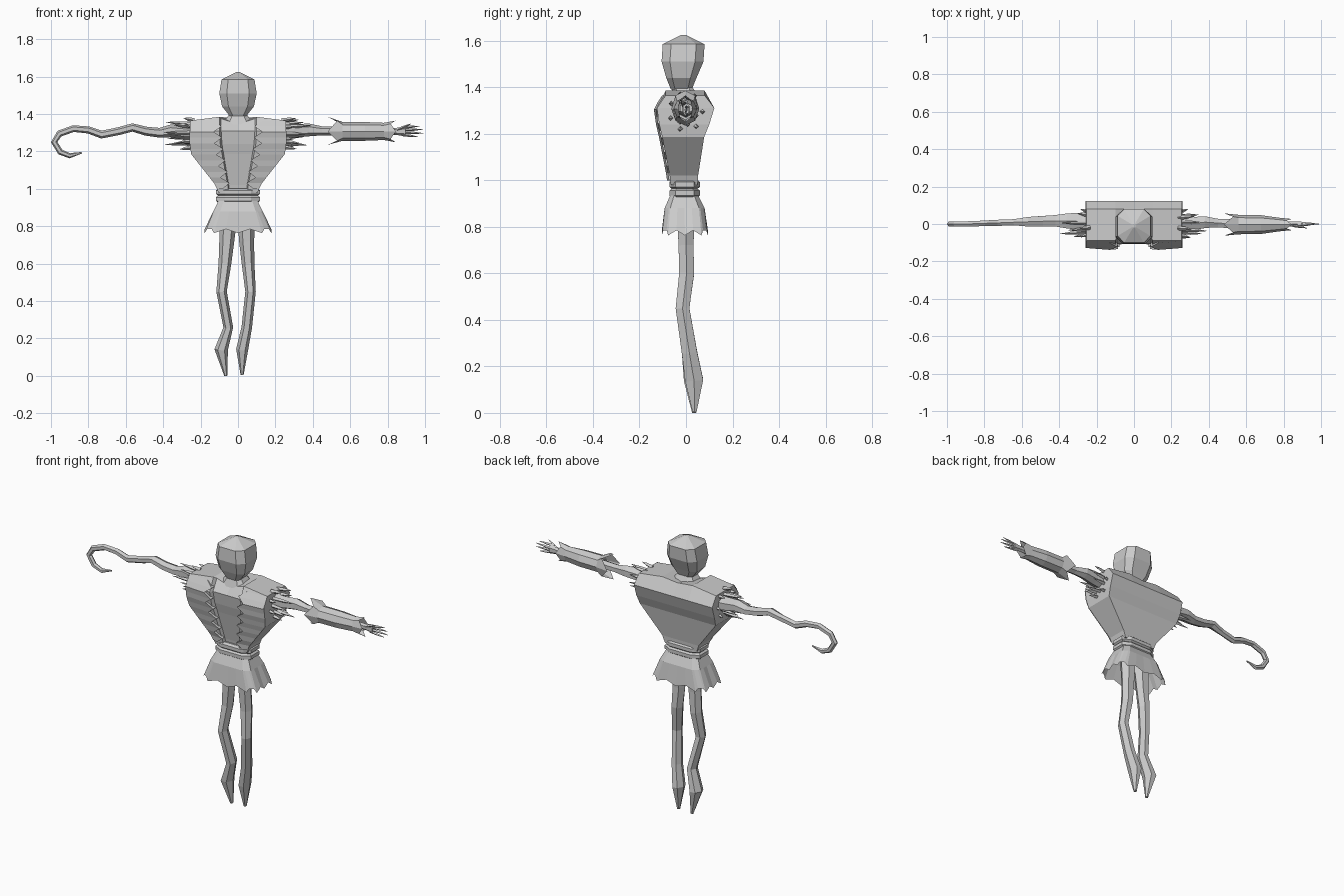
import bpy, math, random
from mathutils import Vector

if "Cube" in bpy.data.objects:
    bpy.data.objects.remove(bpy.data.objects["Cube"])
random.seed(4)


def mesh(name, verts, faces):
    me = bpy.data.meshes.new(name)
    me.from_pydata([tuple(v) for v in verts], [], faces)
    me.validate()
    ob = bpy.data.objects.new(name, me)
    bpy.context.collection.objects.link(ob)
    return ob


def loft(name, rings, start=True, end=True):
    n = len(rings[0])
    verts = [p for r in rings for p in r]
    faces = [(i*n+j, i*n+(j+1) % n, (i+1)*n+(j+1) % n, (i+1)*n+j)
             for i in range(len(rings)-1) for j in range(n)]
    if start:
        faces.append(tuple(range(n))[::-1])
    if end:
        faces.append(tuple(range(len(verts)-n, len(verts))))
    return mesh(name, verts, faces)


def tube(name, pts, sides=6):
    # pts: (x, y, z, radius in the xz plane, radius along y)
    ps = [Vector(p[:3]) for p in pts]
    rings = []
    for i, p in enumerate(pts):
        t = (ps[min(i+1, len(ps)-1)] - ps[max(i-1, 0)]).normalized()
        n = t.cross(Vector((0, 1, 0))).normalized()
        b = n.cross(t)
        rings.append([ps[i] + n*p[3]*math.cos(a) + b*p[4]*math.sin(a)
                      for a in (2*math.pi*k/sides for k in range(sides))])
    return loft(name, rings)


def oct_ring(z, rx, y0, y1, c=.6):
    cy, ry = (y0+y1)/2, (y1-y0)/2
    return [(rx*a, cy+ry*b, z) for a, b in
            ((1, -c), (1, c), (c, 1), (-c, 1), (-1, c), (-1, -c), (-c, -1), (c, -1))]


# Sack head and neck
loft("head", [oct_ring(1.39, .045, -.065, .025), oct_ring(1.44, .085, -.085, .045),
              oct_ring(1.51, .1, -.105, .075), oct_ring(1.585, .088, -.1, .08),
              oct_ring(1.625, .008, -.02, .0)])
loft("neck", [oct_ring(1.345, .085, -.075, .06), oct_ring(1.415, .035, -.05, .02)])

# Torso: half width, opening half width, front y, back y, z
levels = [(.105, .05, -.065, .05, .98), (.12, .055, -.07, .052, 1.02),
          (.25, .085, -.102, .078, 1.185), (.258, .095, -.115, .1, 1.24),
          (.258, .1, -.125, .122, 1.31), (.255, .1, -.088, .08, 1.365)]
rings = []
for w, m, f, b, z in levels:
    up = .02 if z > 1.33 else 0
    g = f + .018
    rings.append([(-w, f, z), (-m, f, z+up), (-m*.9, g, z+up/2), (0, g, z-up),
                  (m*.9, g, z+up/2), (m, f, z+up), (w, f, z),
                  (w, b, z), (m, b, z+up), (0, b, z+up/2), (-m, b, z+up), (-w, b, z)])
torso = loft("torso", rings, end=False)
k = 12*(len(levels)-1)
verts = [v.co.copy() for v in torso.data.vertices]
faces = [tuple(p.vertices) for p in torso.data.polygons]
caps = [(0, 1, 10, 11), (1, 2, 3, 9, 10), (3, 4, 5, 8, 9), (5, 6, 7, 8)]
faces += [tuple(k+i for i in c) for c in caps]
bpy.data.objects.remove(torso)
mesh("torso", verts, faces)


def level_at(z):
    for a, b in zip(levels, levels[1:]):
        if z <= b[4]:
            t = (z-a[4])/(b[4]-a[4])
            return [p+(q-p)*t for p, q in zip(a, b)]
    return levels[-1]


# Ragged vest fronts with a zigzag inner edge
for s, side in ((-1, "left"), (1, "right")):
    verts, faces = [], []
    zs = [1.0+.365*i/12 for i in range(13)]
    for i, z in enumerate(zs):
        w, m, f, b, _ = level_at(z)
        inner = m + (-.012 if i % 2 else .03)
        verts += [(s*w, f-.004, z), (s*inner, f-.014, z), (s*inner, f+.008, z)]
    for i in range(12):
        a = 3*i
        faces += [(a, a+1, a+4, a+3), (a+1, a+2, a+5, a+4)]
    mesh(side + "_vest_front", verts, faces)

# Double belt
for i, z in enumerate((.945, .982)):
    loft("belt_%d" % i, [oct_ring(z-.02, .105, -.06, .048), oct_ring(z-.01, .117, -.072, .06),
                         oct_ring(z+.01, .117, -.072, .06), oct_ring(z+.02, .105, -.06, .048)])


# Tunic skirt with ragged hem
def fine_ring(z, rx, y0, y1, hem=0):
    r = [Vector(p) for p in oct_ring(z, rx, y0, y1, .72)]
    out = []
    for i, p in enumerate(r):
        q = r[(i+1) % 8]
        long = (q-p).length > rx*.6
        out += [p - Vector((0, 0, hem)), p.lerp(q, .25), p.lerp(q, .5) - Vector((0, 0, hem if long else 0)),
                p.lerp(q, .75)]
    return out


loft("skirt", [fine_ring(.935, .105, -.068, .052), fine_ring(.88, .132, -.092, .08),
               fine_ring(.785, .178, -.104, .094, .022)], end=False)

# Crooked legs
tube("left_leg", [(-.05, 0, .88, .05, .045), (-.06, 0, .72, .04, .037), (-.07, .003, .6, .034, .037),
                  (-.088, -.015, .45, .028, .034), (-.052, .015, .26, .026, .038),
                  (-.09, .03, .14, .036, .045), (-.065, .035, 0, .008, .01)])
tube("right_leg", [(.045, 0, .88, .05, .045), (.046, 0, .72, .04, .037), (.054, .003, .6, .034, .037),
                   (.067, -.015, .45, .028, .034), (.047, .015, .26, .028, .038),
                   (.022, .035, .14, .032, .045), (.022, .037, .005, .008, .01)])

# Branch arm ending in a hook
path = [(-.2, 1.3, .045), (-.28, 1.3, .04), (-.36, 1.31, .034), (-.42, 1.3, .026), (-.49, 1.308, .024),
        (-.565, 1.328, .022), (-.64, 1.308, .021), (-.73, 1.29, .021), (-.8, 1.315, .019),
        (-.88, 1.322, .018), (-.955, 1.295, .018), (-.983, 1.25, .017), (-.95, 1.197, .016),
        (-.9, 1.177, .014), (-.835, 1.193, .004)]
tube("hook_arm", [(x, .018*max(0, 1-abs(x+.4)*2), z, r, r*(1.35 if x > -.6 else .9)) for x, z, r in path])

# Straw arm, gauntlet and hand
tube("straw_arm", [(.2, 0, 1.31, .045, .05), (.3, 0, 1.31, .036, .042), (.38, .01, 1.315, .034, .036),
                   (.45, .005, 1.31, .024, .026), (.55, 0, 1.31, .024, .03)])
rings = []
for x, rz, ry, jag in ((.505, .072, .06, .025), (.56, .05, .052, 0), (.68, .05, .05, 0),
                       (.78, .046, .036, 0), (.83, .058, .03, -.014)):
    rings.append([(x + jag*(1 if i % 2 else -1), -.003 + ry*math.sin(2*math.pi*i/8),
                   1.307 + rz*math.cos(2*math.pi*i/8) + (.006 if i in (0, 1, 7) and x < .52 else 0))
                  for i in range(8)])
loft("gauntlet", rings, start=False, end=False)
tube("hand", [(.76, 0, 1.307, .022, .018), (.84, 0, 1.307, .018, .014), (.895, 0, 1.307, .026, .016)])


def spike(name, a, b, r):
    a, b = Vector(a), Vector(b)
    m = a.lerp(b, .55)
    return tube(name, [(*a, r, r), (*m, r*.8, r*.8), (*b, .001, .001)], 4)


for i, (y, z0, z1, x1) in enumerate(((-.008, 1.328, 1.335, .97), (.004, 1.314, 1.318, .99),
                                     (0, 1.302, 1.297, .992), (-.004, 1.29, 1.277, .965))):
    spike("finger_%d" % i, (.875, y, z0), (x1, 0, z1), .008)
spike("thumb", (.85, -.008, 1.315), (.925, -.022, 1.348), .008)

# Straw tufts at the shoulders
for s, side in ((-1, "left"), (1, "right")):
    for i in range(14):
        a = 2*math.pi*i/14 + random.uniform(-.15, .15)
        far = i % 2
        r = .05 if far else .075
        x1 = random.uniform(.33, .4) if far else random.uniform(.28, .33)
        y, z = r*math.cos(a), 1.295 + r*math.sin(a)
        spike("%s_shoulder_straw_%d" % (side, i), (s*.235, y*.85, z),
              (s*x1, y*1.05, z + .012*math.sin(a)), .012)
